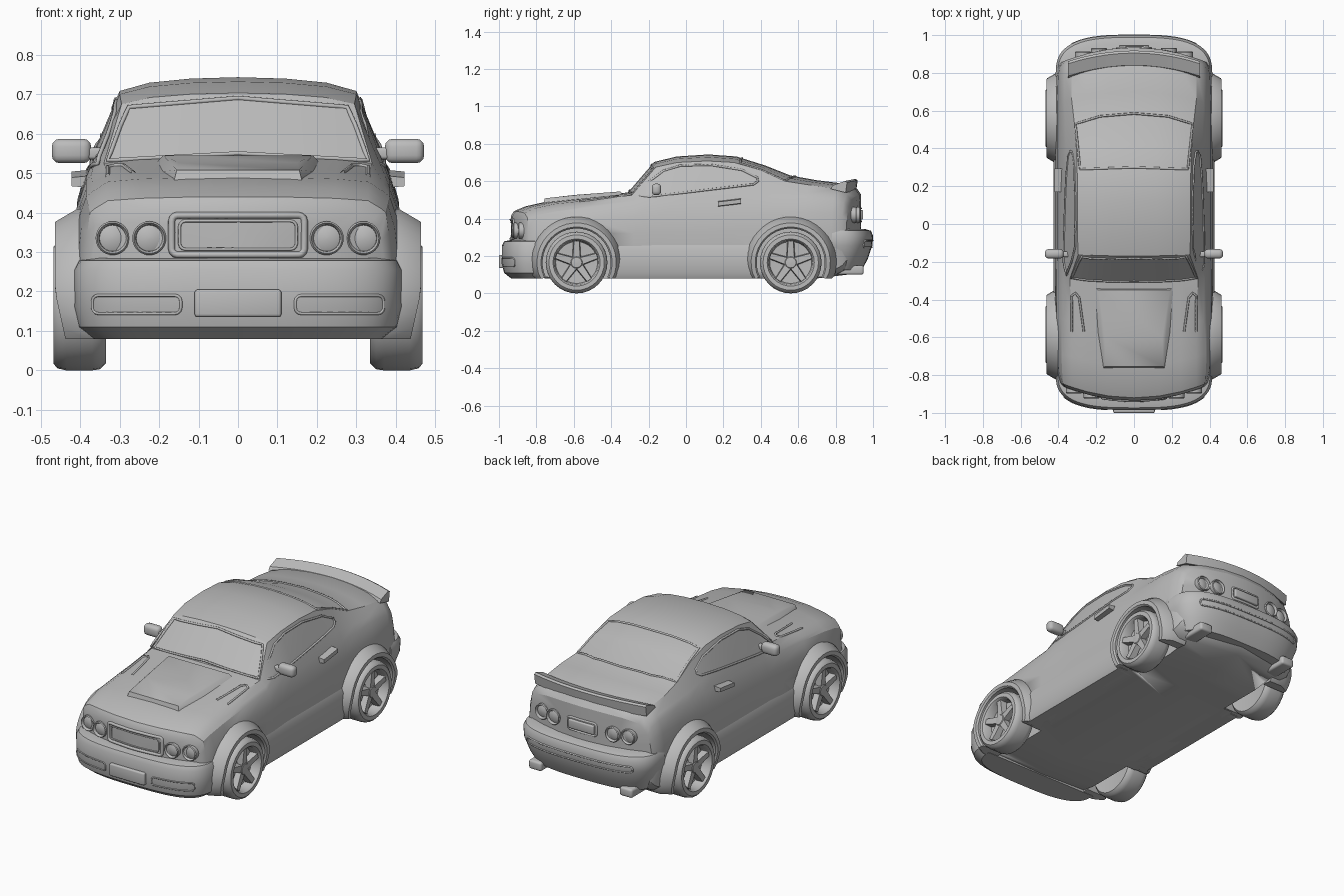
import bpy, bmesh, math
from mathutils import Vector
from mathutils.bvhtree import BVHTree

if "Cube" in bpy.data.objects:
    bpy.data.objects.remove(bpy.data.objects["Cube"])

grey = bpy.data.materials.new("clay grey")
grey.use_nodes = True
COLOR = (0.5, 0.5, 0.5, 1)
grey.diffuse_color = COLOR
grey.node_tree.nodes["Principled BSDF"].inputs["Base Color"].default_value = COLOR


def activate(obj):
    for o in bpy.context.selected_objects:
        o.select_set(False)
    obj.select_set(True)
    bpy.context.view_layer.objects.active = obj


def make(name, bm, angle=35):
    bmesh.ops.recalc_face_normals(bm, faces=bm.faces[:])
    mesh = bpy.data.meshes.new(name)
    bm.to_mesh(mesh)
    bm.free()
    obj = bpy.data.objects.new(name, mesh)
    bpy.context.collection.objects.link(obj)
    mesh.materials.append(grey)
    activate(obj)
    bpy.ops.object.shade_smooth_by_angle(angle=math.radians(angle))
    return obj


def loft(name, rings, angle=35):
    """Skin a list of equal closed rings and cap both ends."""
    bm = bmesh.new()
    rows = [[bm.verts.new(p) for p in ring] for ring in rings]
    n = len(rows[0])
    for a, b in zip(rows, rows[1:]):
        for i in range(n):
            j = (i + 1) % n
            bm.faces.new((a[i], a[j], b[j], b[i]))
    bm.faces.new(rows[0])
    bm.faces.new(rows[-1])
    return make(name, bm, angle)


def hull(name, points):
    bm = bmesh.new()
    for p in points:
        bm.verts.new(p)
    bmesh.ops.convex_hull(bm, input=bm.verts[:])
    return make(name, bm)


def box(name, centre, size, bevel):
    bm = bmesh.new()
    bmesh.ops.create_cube(bm, size=1)
    for v in bm.verts:
        v.co = Vector(centre) + Vector(size) * v.co
    bmesh.ops.bevel(bm, geom=bm.edges[:], offset=bevel, segments=3, profile=0.5, affect='EDGES')
    return make(name, bm)


def lathe(name, profile, centre, axis, steps=32):
    """Revolve (radius, offset) pairs about the x or y axis."""
    rings = []
    for r, d in profile:
        ring = []
        for k in range(steps):
            a = math.tau * k / steps
            u, v = r * math.cos(a), r * math.sin(a)
            ring.append(Vector(centre) + Vector((d, u, v) if axis == 'x' else (u, d, v)))
        rings.append(ring)
    return loft(name, rings)


# Main shell: y, width, floor z, shoulder width/z, top edge width/z, crown z
STATIONS = [
    (-.935, .37, .14, .36, .37, .31, .405, .415),
    (-.92, .39, .12, .375, .40, .33, .43, .44),
    (-.86, .405, .10, .38, .42, .33, .455, .465),
    (-.75, .415, .08, .385, .44, .33, .478, .49),
    (-.55, .418, .08, .385, .46, .33, .498, .512),
    (-.31, .418, .08, .385, .48, .34, .525, .54),
    (-.17, .415, .08, .385, .49, .295, .675, .703),
    (-.05, .415, .08, .385, .49, .30, .70, .732),
    (.12, .415, .08, .385, .495, .30, .708, .743),
    (.27, .415, .08, .385, .50, .30, .70, .732),
    (.42, .415, .08, .385, .50, .305, .66, .685),
    (.56, .415, .08, .385, .505, .315, .60, .63),
    (.70, .415, .08, .385, .51, .33, .58, .605),
    (.86, .41, .10, .385, .50, .33, .56, .585),
    (.915, .40, .13, .375, .48, .33, .53, .56),
    (.935, .385, .16, .365, .44, .32, .50, .53),
]


def section(st, s=1.0):
    y, w, zb, ws, zs, wt, ze, zt = st
    h, rise = zs - zb, zt - ze
    half = [(0, zb), (w - .06, zb), (w - .01, zb + .02), (w, zb + .3 * h), (w, zb + .6 * h),
            (w - .008, zb + .82 * h), (ws, zs), (ws * .65 + wt * .35 + .003, zs * .65 + ze * .35),
            (wt, ze), (wt * .75, ze + .6 * rise), (wt * .4, ze + .9 * rise), (0, zt)]
    full = half + [(-x, z) for x, z in half[-2:0:-1]]
    mid = (zb + zt) / 2
    # Ends bow round in plan
    return [Vector((x * s, y - .1 * y * (x * s / .42) ** 2, mid + (z - mid) * s)) for x, z in full]


INNER = (.1, .4, .7)
body = loft("body_shell", [section(STATIONS[0], s) for s in INNER]
            + [section(st) for st in STATIONS]
            + [section(STATIONS[-1], s) for s in INNER[::-1]], 30)

# Wheel wells
AXLES = {"front": -.585, "rear": .56}
HUB = .165
for y in AXLES.values():
    for side in (1, -1):
        cutter = lathe("well_cutter", [(.187, side * .3), (.187, side * .6)], (0, y, HUB), 'x')
        cutter.hide_render = True
        activate(body)
        mod = body.modifiers.new("well", 'BOOLEAN')
        mod.object = cutter
        mod.operation = 'DIFFERENCE'
        mod.solver = 'EXACT'
        bpy.ops.object.modifier_apply(modifier=mod.name)
        bpy.data.objects.remove(cutter)


# Bumpers
def bumper(name, sign, tip, rows):
    rings = []
    for d, z in rows:
        ring = []
        for k in range(33):
            a = math.pi * k / 32
            c, s = math.cos(a), max(math.sin(a), 0)
            x = math.copysign(abs(c) ** .667, c) * (.415 + d)
            ring.append(Vector((x, sign * (.78 + (tip - .78 + d) * s ** .667), z)))
        rings.append(ring)
    return loft(name, rings)


front_bumper = bumper("front_bumper", -1, .985, [(-.045, .285), (-.012, .278), (0, .255), (0, .16),
                                                 (-.012, .11), (-.05, .08)])
rear_bumper = bumper("rear_bumper", 1, 1.0, [(-.045, .345), (-.012, .335), (0, .31), (-.004, .255),
                                             (-.03, .18), (-.06, .125)])
TREES = []
for o in (body, front_bumper, rear_bumper):
    TREES.append(BVHTree.FromPolygons([v.co for v in o.data.vertices],
                                      [p.vertices[:] for p in o.data.polygons]))


def project(origin, direction):
    hits = [t.ray_cast(Vector(origin), Vector(direction)) for t in TREES]
    hits = [h for h in hits if h[0] is not None]
    return min(hits, key=lambda h: h[3])[0] if hits else None


# Raised trim lines laid on the surface
def trim(name, outline, view, closed=True, depth=.006):
    place = {'front': lambda u, v: ((u, -2, v), (0, 1, 0)), 'back': lambda u, v: ((u, 2, v), (0, -1, 0)),
             'left': lambda u, v: ((2, u, v), (-1, 0, 0)), 'right': lambda u, v: ((-2, u, v), (1, 0, 0)),
             'top': lambda u, v: ((u, v, 2), (0, 0, -1))}[view]
    ends = outline[1:] + outline[:1] if closed else outline[1:]
    pts = []
    for a, b in zip(outline, ends):
        a, b = Vector(a), Vector(b)
        n = max(1, math.ceil((b - a).length / .025))
        pts += [a.lerp(b, k / n) for k in range(n)]
    if not closed:
        pts.append(Vector(outline[-1]))
    hits = [h for h in (project(*place(p.x, p.y)) for p in pts) if h]
    curve = bpy.data.curves.new(name, 'CURVE')
    curve.dimensions = '3D'
    curve.bevel_depth, curve.bevel_resolution = depth, 1
    spline = curve.splines.new('POLY')
    spline.points.add(len(hits) - 1)
    for p, h in zip(spline.points, hits):
        p.co = (*h, 1)
    spline.use_cyclic_u = closed
    curve.materials.append(grey)
    obj = bpy.data.objects.new(name, curve)
    bpy.context.collection.objects.link(obj)
    activate(obj)
    bpy.ops.object.convert(target='MESH')


def rounded(cx, cz, hw, hh, r=.015):
    pts = []
    for q, (sx, sz) in enumerate([(1, 1), (-1, 1), (-1, -1), (1, -1)]):
        for k in range(4):
            a = math.pi / 2 * (q + k / 3)
            pts.append((cx + sx * (hw - r) + r * math.cos(a), cz + sz * (hh - r) + r * math.sin(a)))
    return pts


trim("windshield_frame", [(-.33, .532), (0, .55), (.33, .532), (.298, .62), (.277, .667), (0, .69),
                          (-.277, .667), (-.298, .62)], 'front')
trim("rear_window_frame", [(-.31, .53), (-.18, .57), (0, .585), (.18, .57), (.31, .53), (.285, .29),
                           (0, .30), (-.285, .29)], 'top')
trim("grille_frame", rounded(0, .343, .168, .05), 'front', depth=.009)
trim("grille_inner_frame", rounded(0, .343, .148, .036), 'front', depth=.004)
trim("tail_panel_frame", rounded(0, .42, .09, .035), 'back')
trim("rear_bumper_slot", rounded(0, .265, .33, .018), 'back', depth=.005)

# Number plates
box("front_plate", (0, -.985, .17), (.22, .03, .07), .008)
box("rear_plate", (0, .937, .42), (.16, .02, .05), .006)

# Hood scoop and boot spoiler
hull("hood_scoop", [(s * x, y, z) for s in (1, -1) for x, y, z in
                    [(.165, -.765, .47), (.155, -.755, .508), (.15, -.6, .526), (.19, -.35, .545),
                     (.21, -.33, .51), (.23, -.37, .50)]])
loft("boot_spoiler", [[Vector((x, y - .06 * (x / .36) ** 2, z - .012 * (x / .36) ** 2)) for y, z in
                       [(.83, .57), (.84, .588), (.905, .612), (.918, .605), (.91, .55)]]
                      for x in [-.35 + .07 * k for k in range(11)]])

for side, label in ((1, "left"), (-1, "right")):
    # Glass outlines, fog recesses and hood vents
    trim(label + "_window_frame", [(-.27, .525), (-.2, .595), (-.12, .655), (-.03, .683), (.13, .687),
                                   (.3, .66), (.38, .62), (.385, .6), (.36, .583), (0, .54), (-.2, .517)],
         label)
    trim(label + "_fog_recess", rounded(side * .257, .167, .112, .023), 'front', depth=.004)
    trim(label + "_hood_vent", [(side * x, y) for x, y in
                                [(.265, -.57), (.29, -.39), (.31, -.365), (.33, -.38), (.33, -.57)]],
         'top', closed=False)

    # Round lamps: rim plus shallow lens
    for tag, view, x, z, sign in (("inner_head", -2, .225, .335, 1), ("outer_head", -2, .318, .335, 1),
                                  ("inner_tail", 2, .185, .42, -1), ("outer_tail", 2, .27, .42, -1)):
        hit = project((side * x, view, z), (0, sign, 0))
        profile = [(.042, .03), (.043, -.012), (.039, -.017), (.034, -.010), (.033, -.002),
                   (.022, -.007), (.003, -.009)]
        lathe(f"{label}_{tag}_lamp", [(r, d * sign) for r, d in profile], hit, 'y', 24)

    # Mirrors, door handles, sills, exhausts
    box(label + "_mirror", (side * .422, -.158, .556), (.1, .05, .062), .02)
    box(label + "_mirror_stalk", (side * .37, -.16, .55), (.07, .03, .03), .008)
    hull(label + "_door_handle", [(side * x, y, z + (y - .23) * .12) for x, zs in
                                  ((.38, (.47, .50)), (.422, (.474, .496)))
                                  for z in zs for y in (.17, .18, .285, .295)])
    loft(label + "_sill", [[Vector((side * x, y, z)) for x, z in
                            [(.3, .08), (.413, .08), (.426, .11), (.426, .235), (.41, .27), (.3, .27)]]
                           for y in (-.40, .375)])
    box(label + "_exhaust", (side * .285, .87, .125), (.08, .16, .05), .012)

    for end, y in AXLES.items():
        # Flared arches
        rings = []
        for k in range(24):
            a = math.radians(-26 + 232 * k / 23)
            ring = []
            for r, x in [(.182, .30), (.182, .455), (.19, .464), (.212, .464), (.245, .408), (.245, .30)]:
                z = max(HUB + r * math.sin(a), .08)
                tuck = max(0, .2 - z) * .22 if x > .4 else 0
                ring.append(Vector((side * (x - tuck), y + r * math.cos(a), z)))
            rings.append(ring)
        loft(f"{end}_{label}_arch", rings)

        # Tyre with dished rim
        lathe(f"{end}_{label}_wheel", [(r, side * x) for r, x in
              [(.003, .345), (.11, .34), (.148, .335), (.162, .35), (.165, .37), (.165, .435), (.16, .457),
               (.148, .468), (.126, .468), (.118, .458), (.112, .415), (.003, .41)]], (0, y, HUB), 'x')
        lathe(f"{end}_{label}_hub", [(r, side * x) for r, x in
              [(.035, .40), (.035, .448), (.028, .455), (.003, .457)]], (0, y, HUB), 'x', 20)
        for k in range(5):
            a = math.tau * k / 5 + math.pi / 2
            out, across = Vector((0, math.cos(a), math.sin(a))), Vector((0, -math.sin(a), math.cos(a)))
            hull(f"{end}_{label}_spoke_{k + 1}",
                 [Vector((side * x, y, HUB)) + out * r + across * w * t for t in (1, -1)
                  for r, w, x in [(.01, .024, .42), (.01, .02, .45), (.115, .018, .42), (.115, .014, .458)]])
